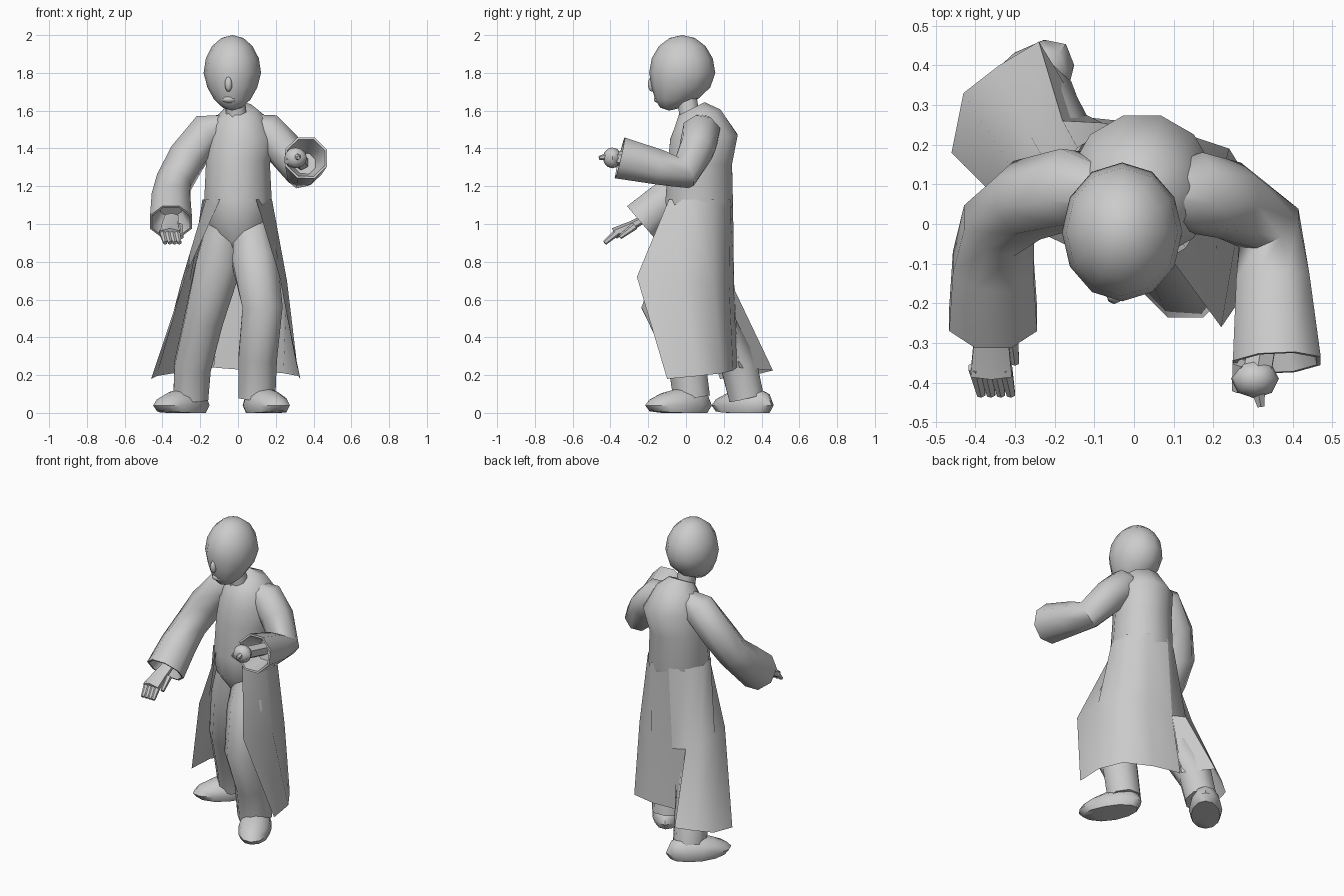
import bpy
import bmesh
from math import cos, sin, pi, radians
from mathutils import Matrix, Vector

default_cube = bpy.data.objects.get("Cube")
if default_cube:
    bpy.data.objects.remove(default_cube, do_unlink=True)

# One plain colour for the whole figure
grey_value = (.6, .6, .6, 1)
grey = bpy.data.materials.new("plain grey")
grey.use_nodes = True
grey.diffuse_color = grey_value
grey.node_tree.nodes["Principled BSDF"].inputs["Base Color"].default_value = grey_value


def finish(name, mesh_data):
    """Turn a bmesh into a named, smoothly shaded object."""
    bmesh.ops.recalc_face_normals(mesh_data, faces=mesh_data.faces)
    mesh = bpy.data.meshes.new(name)
    mesh_data.to_mesh(mesh)
    mesh_data.free()
    mesh.materials.append(grey)
    part = bpy.data.objects.new(name, mesh)
    bpy.context.collection.objects.link(part)
    bpy.ops.object.select_all(action="DESELECT")
    part.select_set(True)
    bpy.context.view_layer.objects.active = part
    bpy.ops.object.shade_smooth_by_angle(angle=radians(50))


def ball(name, centre, size, segments=8, rings=6, turn=0, shape=None):
    """Ellipsoid whose unit-sphere points may first be moved by a shaping rule."""
    mesh_data = bmesh.new()
    bmesh.ops.create_uvsphere(mesh_data, u_segments=segments, v_segments=rings, radius=1)
    place = (Matrix.Translation(centre) @ Matrix.Rotation(radians(turn), 4, "Z")
             @ Matrix.Diagonal((*size, 1)))
    for vert in mesh_data.verts:
        if shape:
            shape(vert.co)
        vert.co = place @ vert.co
        vert.co.z = max(vert.co.z, 0)
    finish(name, mesh_data)


def limb(name, rings, sides=8, depth=1, hollow=False):
    """Tube through rings given as (x, y, z, radius); a hollow end turns back inside."""
    centres = [Vector(ring[:3]) for ring in rings]
    mesh_data = bmesh.new()
    loops = []

    def add_loop(centre, along, radius):
        side = Vector((1, 0, 0))
        side = (side - along * side.dot(along)).normalized()
        other = along.cross(side) * depth
        turns = [2 * pi * (step + .5) / sides for step in range(sides)]
        loops.append([mesh_data.verts.new(centre + radius * (side * cos(turn) + other * sin(turn)))
                      for turn in turns])

    for index, ring in enumerate(rings):
        before = centres[max(index - 1, 0)]
        after = centres[min(index + 1, len(rings) - 1)]
        along = (after - before).normalized()
        add_loop(centres[index], along, ring[3])
    if hollow:
        add_loop(centres[-1], along, ring[3] * .9)
        add_loop(centres[-1].lerp(centres[-2], .6), along, ring[3] / 2)
    for near, far in zip(loops, loops[1:]):
        for step in range(sides):
            follow = (step + 1) % sides
            mesh_data.faces.new((near[step], near[follow], far[follow], far[step]))
    mesh_data.faces.new(loops[0])
    mesh_data.faces.new(loops[-1])
    finish(name, mesh_data)


def skirt_panel(name, start, thigh, hem):
    """Open sheet from the waist to a hem that rises towards the back slit."""
    mesh_data = bmesh.new()
    last = len(hem) - 1
    rows = [[], [], []]
    for step in range(last + 1):
        share = step / last
        turn = radians(start + (105 - start) * share)
        column = [(.19 * cos(turn), .07 + .185 * sin(turn), 1.13),
                  (*thigh[step], .72 - share * .1), (*hem[step], .18 + share * .06)]
        for row, spot in zip(rows, column):
            row.append(mesh_data.verts.new(spot))
    for high, low in zip(rows, rows[1:]):
        for step in range(last):
            mesh_data.faces.new((high[step], high[step + 1], low[step + 1], low[step]))
    finish(name, mesh_data)


def shape_head(spot):
    """Narrow the jaw, tuck in the nape and draw the chin forward."""
    jaw = max(-spot.z, 0)
    spot.x *= 1 - jaw * .15
    spot.y -= jaw * jaw * .5
    if spot.y < 0:
        spot.y *= 1 - jaw * .2


def shape_shoe(spot):
    """Lower the shoe towards the toe and square off its outline."""
    spot.z *= 1 + spot.y * .4
    spot.x *= 1.1


# Head and face
ball("head", (-.03, -.02, 1.8), (.152, .175, .2), 12, 8, shape=shape_head)
ball("nose", (-.05, -.18, 1.74), (.02, .022, .04))
ball("lips", (-.045, -.145, 1.66), (.04, .025, .02))
limb("neck", [(0, .03, 1.5, .06), (-.02, 0, 1.7, .055)])

# Coat body, hunched at the back
limb("coat_body", [(0, .07, .88, .09), (0, .06, 1, .165), (0, .07, 1.12, .185),
                   (0, .075, 1.33, .175), (.02, .095, 1.46, .185), (.01, .06, 1.55, .14),
                   (.01, .03, 1.61, .08)], sides=12)

# Trouser legs
limb("left_leg", [(.07, .04, 1, .1), (.09, -.02, .8, .13), (.13, -.13, .56, .115),
                  (.105, 0, .3, .11), (.1, .03, .08, .105)])
limb("right_leg", [(-.07, .06, 1, .1), (-.1, .09, .8, .13), (-.18, .15, .5, .11),
                   (-.24, .28, .25, .105), (-.25, .32, .08, .1)])

# Shoes with flat soles and toes turned out
for side, centre, turn in (("left", (.15, -.04, .04), 28), ("right", (-.3, .3, .04), -40)):
    ball(f"{side}_shoe", centre, (.09, .2, .09), 12, turn=turn, shape=shape_shoe)

# Wide sleeves with open cuffs
limb("left_sleeve", [(.03, .08, 1.54, .05), (.15, .08, 1.49, .105), (.24, .06, 1.4, .1),
                     (.34, -.01, 1.27, .09), (.35, -.14, 1.3, .1),
                     (.36, -.35, 1.35, .12)], hollow=True)
limb("right_sleeve", [(-.02, .08, 1.54, .05), (-.16, .09, 1.49, .105), (-.27, .06, 1.35, .105),
                      (-.34, 0, 1.22, .1), (-.355, -.1, 1.13, .11),
                      (-.355, -.24, 1.01, .12)], hollow=True)

# Long coat skirt, open at the front and slit at the back
slit_top = (-.08, .255)
skirt_panel("left_coat_skirt", -60,
            [(.22, -.26), (.26, -.02), (.23, .15), (.09, .23), slit_top],
            [(.33, -.1), (.32, .06), (.24, .19), (.06, .25), (-.13, .27)])
skirt_panel("right_coat_skirt", 240,
            [(-.28, 0), (-.3, .13), (-.26, .22), (-.18, .26), slit_top],
            [(-.46, .18), (-.43, .33), (-.34, .4), (-.24, .46), (-.13, .28)])

# Closed left hand with one finger reaching forward
limb("left_wrist", [(.34, -.2, 1.32, .04), (.31, -.38, 1.35, .04)], sides=6)
ball("left_fist", (.305, -.39, 1.35), (.06, .05, .055))
limb("left_pointing_finger", [(.31, -.4, 1.36, .025), (.32, -.46, 1.35, .01)], sides=6)
limb("left_thumb", [(.27, -.35, 1.36, .025), (.26, -.42, 1.33, .015)], sides=6)

# Open right hand with a row of fingers
limb("right_hand", [(-.35, -.2, 1.04, .04), (-.36, -.29, .99, .05),
                    (-.36, -.38, .95, .06)], sides=6, depth=.5)
for number in range(4):
    across = -.4 + number * .025
    limb(f"right_finger_{number + 1}",
         [(across, -.36, .96, .02), (across + .015, -.43, .9, .012)], sides=6)
limb("right_thumb", [(-.31, -.27, .99, .02), (-.3, -.35, .93, .012)], sides=6)
